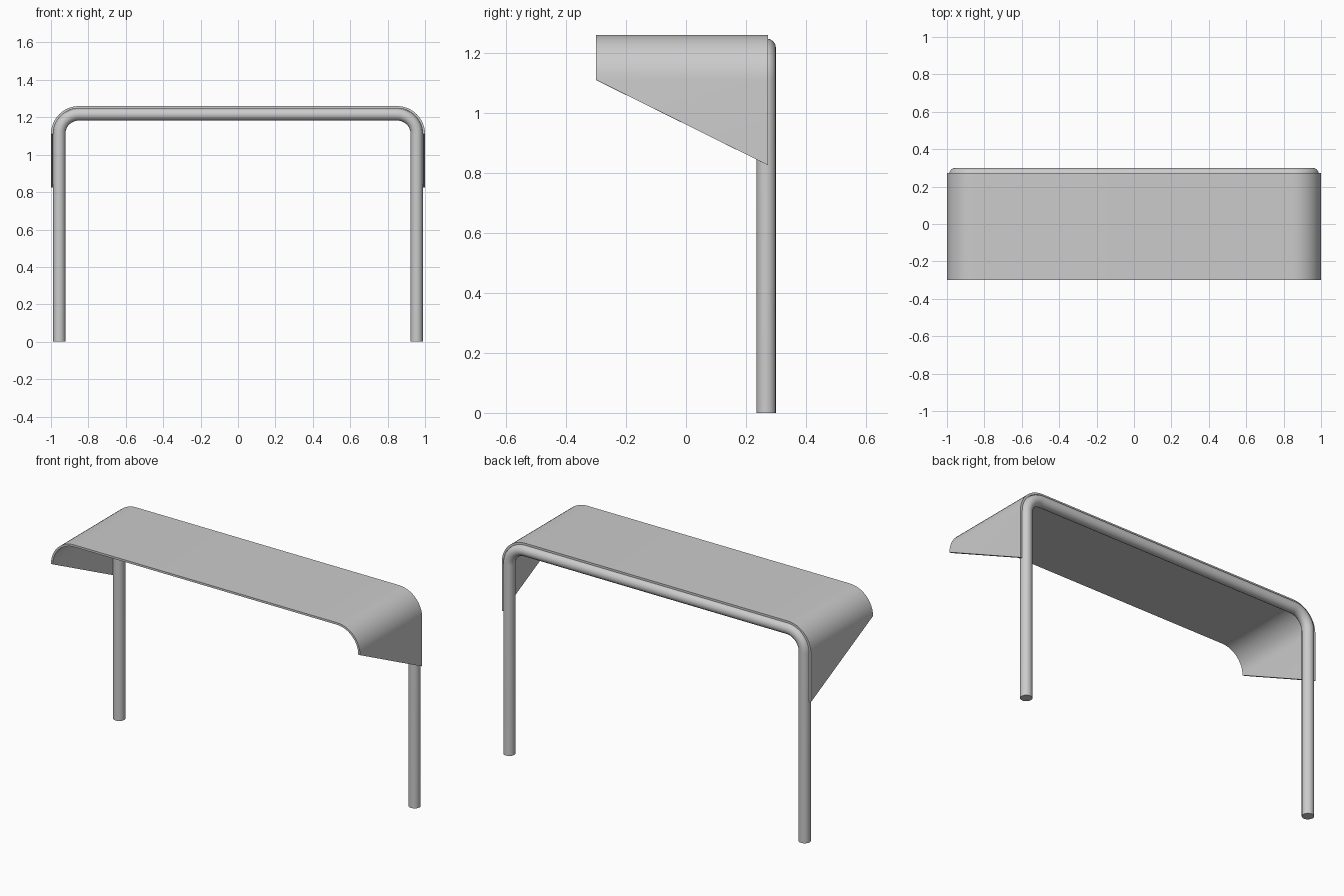
import bpy, bmesh, math

if "Cube" in bpy.data.objects:
    bpy.data.objects.remove(bpy.data.objects["Cube"])

CX, CZ = 0.85, 1.11        # centre of the right corner bend
SEGS = 12


def arch(radius, bottom):
    """Points of a rounded arch in x, z from left foot to right foot."""
    right = [(CX + radius * math.sin(a), CZ + radius * math.cos(a))
             for a in (i * math.pi / 2 / SEGS for i in range(SEGS + 1))]
    right.append((CX + radius, bottom))
    return [(-x, z) for x, z in reversed(right)] + right


def smooth(obj):
    bpy.ops.object.select_all(action='DESELECT')
    obj.select_set(True)
    bpy.context.view_layer.objects.active = obj
    if obj.type == 'CURVE':
        bpy.ops.object.convert(target='MESH')
    bpy.ops.object.shade_smooth_by_angle(angle=math.radians(30))


# Bent tube frame: two legs and the top rail in one piece
curve = bpy.data.curves.new("tube_frame", 'CURVE')
curve.dimensions = '3D'
curve.bevel_depth = 0.0325
curve.bevel_resolution = 6
curve.use_fill_caps = True
pts = arch(0.1055, 0.0)
spline = curve.splines.new('POLY')
spline.points.add(len(pts) - 1)
for p, (x, z) in zip(spline.points, pts):
    p.co = (x, 0.2675, z, 1)
frame = bpy.data.objects.new("tube_frame", curve)
bpy.context.collection.objects.link(frame)
smooth(frame)

# Folded sheet top with slanted side flaps
bm = bmesh.new()
front = [bm.verts.new((x, -0.3, z)) for x, z in arch(0.15, CZ)]
back = [bm.verts.new((x, 0.274, z)) for x, z in arch(0.15, 0.825)]
for i in range(len(front) - 1):
    bm.faces.new((front[i], front[i + 1], back[i + 1], back[i]))
bmesh.ops.remove_doubles(bm, verts=bm.verts, dist=1e-5)
bm.normal_update()
top_face = max(bm.faces, key=lambda f: f.calc_area())
if top_face.normal.z < 0:
    bmesh.ops.reverse_faces(bm, faces=bm.faces)
mesh = bpy.data.meshes.new("sheet_top")
bm.to_mesh(mesh)
bm.free()
sheet = bpy.data.objects.new("sheet_top", mesh)
bpy.context.collection.objects.link(sheet)
solid = sheet.modifiers.new("thickness", 'SOLIDIFY')
solid.thickness = 0.012
solid.offset = -1
bpy.context.view_layer.objects.active = sheet
bpy.ops.object.modifier_apply(modifier=solid.name)
smooth(sheet)
